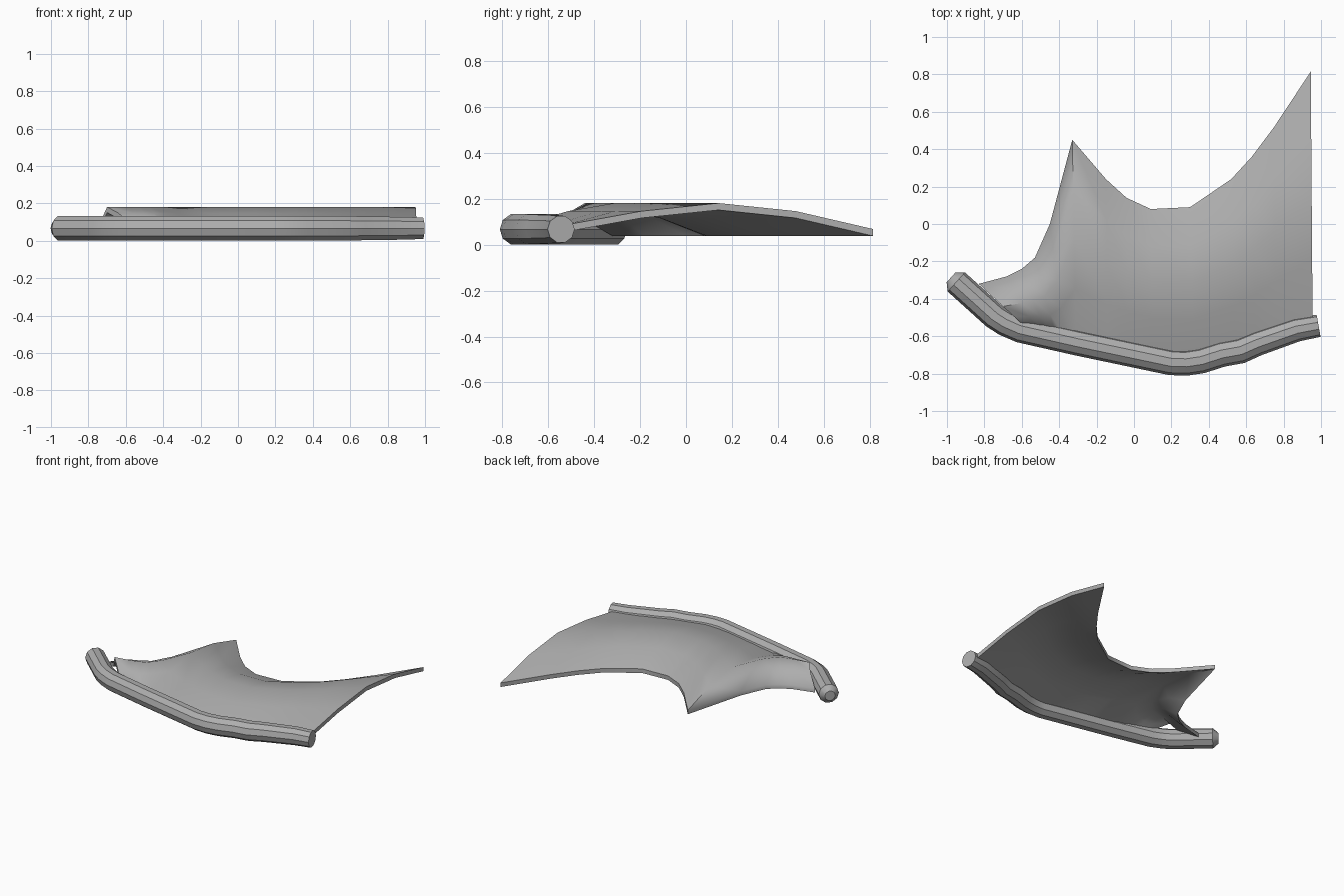
import bpy, bmesh, math
from mathutils import Vector

if "Cube" in bpy.data.objects:
    bpy.data.objects.remove(bpy.data.objects["Cube"])

grey = bpy.data.materials.new("dark_grey")
grey.diffuse_color = (0.42, 0.42, 0.42, 1)
grey.use_nodes = True
grey.node_tree.nodes["Principled BSDF"].inputs["Base Color"].default_value = grey.diffuse_color


def finish(bm, name, angle):
    bmesh.ops.recalc_face_normals(bm, faces=bm.faces[:])
    me = bpy.data.meshes.new(name)
    bm.to_mesh(me)
    bm.free()
    me.materials.append(grey)
    ob = bpy.data.objects.new(name, me)
    bpy.context.collection.objects.link(ob)
    bpy.ops.object.select_all(action='DESELECT')
    ob.select_set(True)
    bpy.context.view_layer.objects.active = ob
    bpy.ops.object.shade_smooth_by_angle(angle=math.radians(angle))
    return ob


# Wing bone: ten-sided tube swept along the leading edge (x, y, radius)
BONE = [(-0.978, -0.285, 0.036), (-0.95, -0.31, 0.069), (-0.745, -0.495, 0.069),
        (-0.69, -0.53, 0.069), (-0.61, -0.565, 0.069), (-0.3, -0.635, 0.069),
        (0.2, -0.74, 0.069), (0.28, -0.742, 0.069), (0.36, -0.73, 0.069),
        (0.47, -0.695, 0.069), (0.57, -0.677, 0.069), (0.66, -0.638, 0.067),
        (0.87, -0.565, 0.064), (0.987, -0.544, 0.06)]
SIDES, ZC = 10, 0.067

bm = bmesh.new()
rings = []
for i, (x, y, r) in enumerate(BONE):
    a, b = BONE[max(i - 1, 0)], BONE[min(i + 1, len(BONE) - 1)]
    t = Vector((b[0] - a[0], b[1] - a[1], 0)).normalized()
    side = Vector((-t.y, t.x, 0))
    ring = []
    for k in range(SIDES):
        ang = 2 * math.pi * k / SIDES
        ring.append(bm.verts.new(Vector((x, y, ZC)) + side * (r * math.cos(ang))
                                 + Vector((0, 0, r * math.sin(ang)))))
    rings.append(ring)
for p, q in zip(rings, rings[1:]):
    for k in range(SIDES):
        n = (k + 1) % SIDES
        bm.faces.new((p[k], p[n], q[n], q[k]))
bm.faces.new(rings[0])
bm.faces.new(rings[-1])
finish(bm, "wing_bone", 30)

# Wing membrane: arched columns from the bone (x) to the scalloped rear edge (x, y)
COLUMNS = [(0.955, 0.945, 0.815), (0.76, 0.75, 0.52), (0.65, 0.63, 0.36),
           (0.54, 0.52, 0.24), (0.32, 0.30, 0.09), (0.1, 0.09, 0.08),
           (-0.03, -0.04, 0.14), (-0.14, -0.15, 0.24), (-0.31, -0.33, 0.45),
           (-0.37, -0.45, 0.0), (-0.42, -0.53, -0.18), (-0.47, -0.60, -0.24),
           (-0.52, -0.68, -0.28), (-0.58, -0.83, -0.32)]
# Fraction along a column and top height; the last column drops off early
ARCH = [(0, 0.085), (0.25, 0.146), (0.5, 0.181), (0.75, 0.146), (1, 0.068)]
ARCH_END = [(0, 0.1), (0.25, 0.15), (0.48, 0.181), (0.58, 0.125), (1, 0.068)]
THICK = 0.03


def bone_y(x):
    for a, b in zip(BONE, BONE[1:]):
        if a[0] <= x <= b[0]:
            return a[1] + (b[1] - a[1]) * (x - a[0]) / (b[0] - a[0])


bm = bmesh.new()
top, low = [], []
last = len(COLUMNS) - 1
for i, (x0, x1, y1) in enumerate(COLUMNS):
    y0 = bone_y(x0) + 0.02
    pts = [(x0 + (x1 - x0) * f, y0 + (y1 - y0) * f, z)
           for f, z in (ARCH_END if i == last else ARCH)]
    top.append([bm.verts.new(p) for p in pts])
    low.append([bm.verts.new((p[0], p[1], p[2] - THICK)) for p in pts])
for i in range(last):
    for j in range(4):
        for g in (top, low):
            bm.faces.new((g[i][j], g[i + 1][j], g[i + 1][j + 1], g[i][j + 1]))
    for j in (0, 4):
        bm.faces.new((top[i][j], top[i + 1][j], low[i + 1][j], low[i][j]))
for i in (0, last):
    for j in range(4):
        bm.faces.new((top[i][j], top[i][j + 1], low[i][j + 1], low[i][j]))
finish(bm, "wing_membrane", 60)
